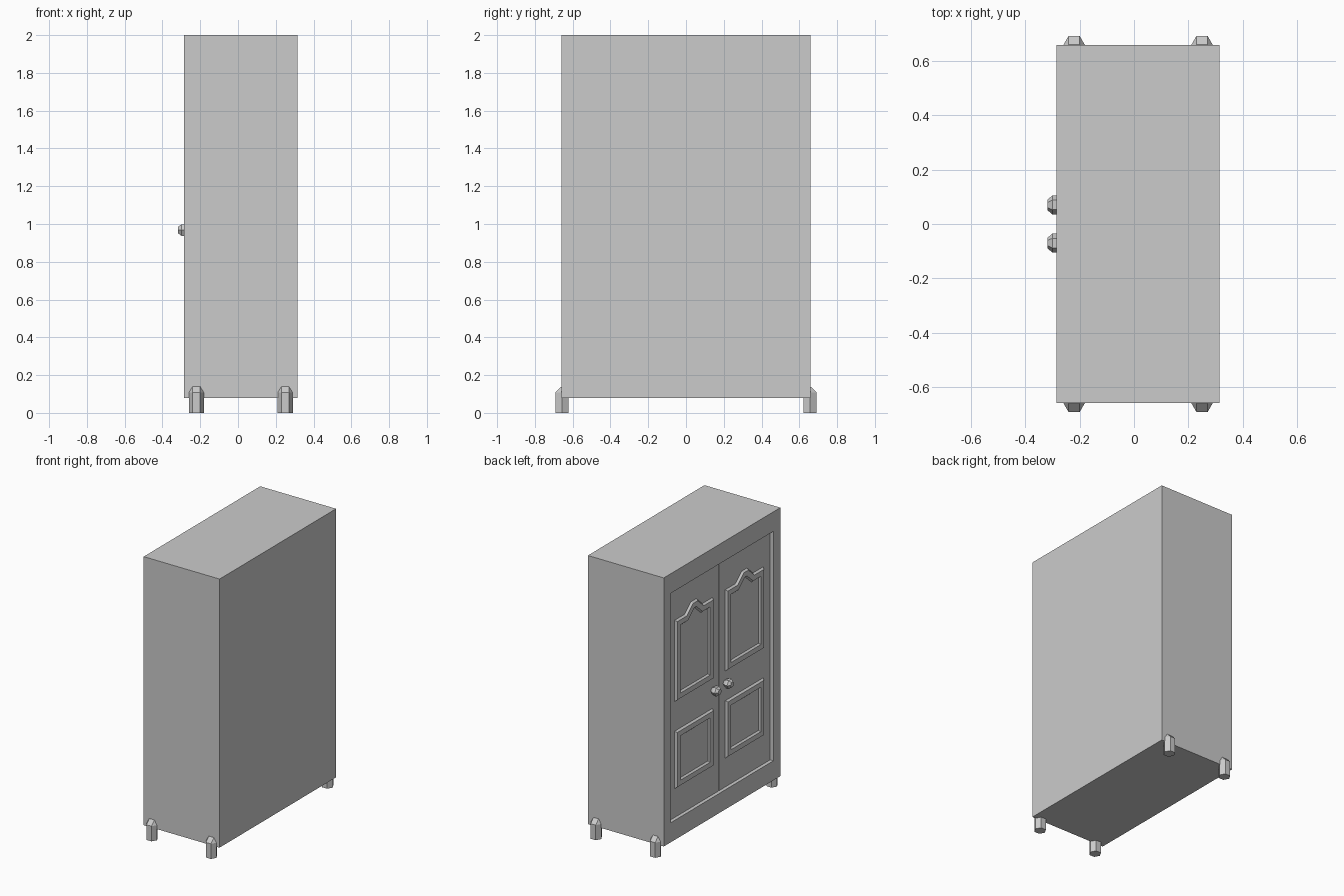
import bpy, bmesh, math
from mathutils import Vector

cube = bpy.data.objects.get("Cube")
if cube:
    bpy.data.objects.remove(cube, do_unlink=True)

GREY = (0.6, 0.6, 0.6, 1)
grey = bpy.data.materials.new("plain grey")
grey.use_nodes = True
grey.diffuse_color = GREY
grey.node_tree.nodes["Principled BSDF"].inputs["Base Color"].default_value = GREY

FRONT, BACK = -0.285, 0.315      # door side and rear of the cabinet
HALF, BASE, TOP = 0.658, 0.08, 2.0
OPEN_Y, OPEN_LOW, OPEN_HIGH = 0.58, 0.22, 1.86
DOOR = FRONT + 0.025             # door surface


def finish(name, bm):
    mesh = bpy.data.meshes.new(name)
    bm.to_mesh(mesh)
    bm.free()
    mesh.materials.append(grey)
    obj = bpy.data.objects.new(name, mesh)
    bpy.context.collection.objects.link(obj)
    return obj


def box(low, high):
    bm = bmesh.new()
    bmesh.ops.create_cube(bm, size=1)
    low, high = Vector(low), Vector(high)
    for v in bm.verts:
        v.co = (low + high) / 2 + v.co * (high - low)
    return bm


def inset(bm, face, thickness, depth):
    bm.normal_update()
    bmesh.ops.inset_region(bm, faces=[face], thickness=thickness, depth=depth,
                           use_boundary=True, use_even_offset=True)


def stack(name, rings):
    """Solid through a list of rings with equal point counts."""
    bm = bmesh.new()
    loops = [[bm.verts.new(p) for p in ring] for ring in rings]
    n = len(loops[0])
    for a, b in zip(loops, loops[1:]):
        for i in range(n):
            j = (i + 1) % n
            bm.faces.new((a[i], a[j], b[j], b[i]))
    bm.faces.new(loops[0][::-1])
    bm.faces.new(loops[-1])
    bmesh.ops.recalc_face_normals(bm, faces=bm.faces)
    return finish(name, bm)


# Cabinet with a shallow recess for the doors
bm = box((FRONT, -HALF, BASE), (BACK, HALF, TOP))
bm.normal_update()
face = next(f for f in bm.faces if f.normal.x < -0.9)
inset(bm, face, HALF - OPEN_Y, 0)
for v in face.verts:
    v.co.z = OPEN_HIGH if v.co.z > 1 else OPEN_LOW
inset(bm, face, 0.0005, -0.035)
finish("cabinet", bm)


def moulding(name, outline):
    """Raised bevelled frame following an outline on the door."""
    bm = bmesh.new()
    face = bm.faces.new([bm.verts.new((DOOR, y, z)) for y, z in outline])
    face.normal_update()
    if face.normal.x > 0:
        face.normal_flip()
    inset(bm, face, 0.01, 0.014)
    inset(bm, face, 0.036, 0)
    inset(bm, face, 0.01, -0.012)
    finish(name, bm)


HEX = [(math.cos(i * math.pi / 3), math.sin(i * math.pi / 3)) for i in range(6)]
IN, OUT, MID = 0.072, 0.5, 0.286

for side, label in ((1, "left"), (-1, "right")):
    # Door leaf, with a narrow seam in the middle
    a, b = sorted((side * 0.002, side * (OPEN_Y - 0.001)))
    finish(label + "_door", box((DOOR, a, OPEN_LOW), (DOOR + 0.012, b, OPEN_HIGH)))

    # Lower square panel and upper arched panel
    lower = [(IN, 0.427), (OUT, 0.427), (OUT, 0.837), (IN, 0.837)]
    upper = [(IN, 1.05), (OUT, 1.05), (OUT, 1.63), (MID + 0.1, 1.63),
             (MID + 0.03, 1.692), (MID - 0.03, 1.692), (MID - 0.1, 1.63), (IN, 1.63)]
    for kind, outline in (("lower", lower), ("upper", upper)):
        moulding(f"{label}_{kind}_moulding", [(side * y, z) for y, z in outline])

    # Door knob
    stack(label + "_knob",
          [[(x, side * 0.07 + r * c, 0.968 + r * s) for c, s in HEX]
           for x, r in ((DOOR, 0.022), (-0.283, 0.035), (-0.3, 0.035), (-0.317, 0.02))])

    # Six-sided feet with a ridged top, half outside the end wall
    for x, place in ((-0.22, "front"), (0.25, "rear")):
        rings = [[(x + 0.04 * c, side * 0.657 + 0.04 * s, z) for c, s in HEX]
                 for z in (0, 0.108)]
        rings.append([(x + math.copysign(0.02, c), side * 0.657 + 0.002 * s, 0.14)
                      for c, s in HEX])
        stack(f"{label}_{place}_foot", rings)
